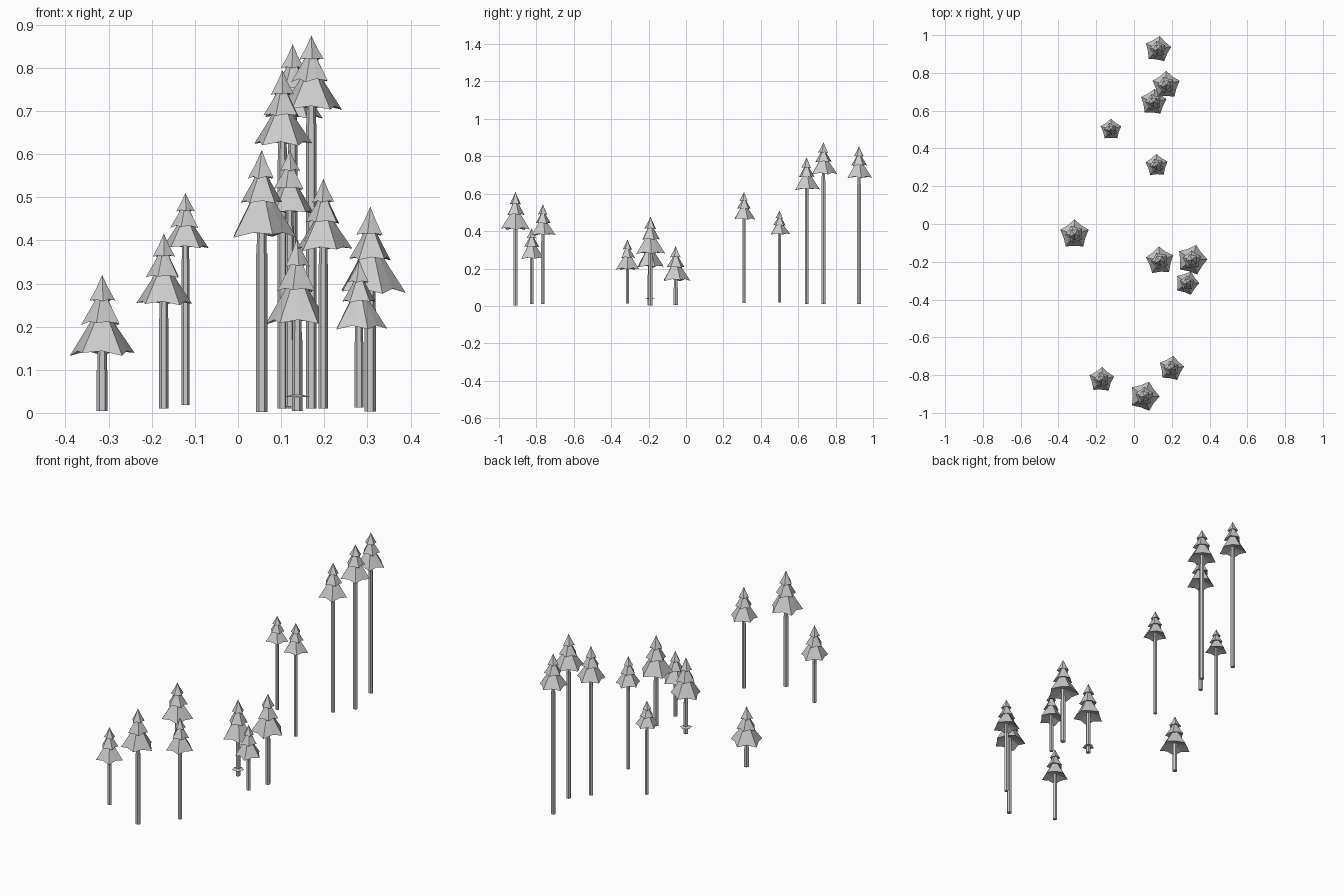
import bpy, bmesh, math, random

if "Cube" in bpy.data.objects:
    bpy.data.objects.remove(bpy.data.objects["Cube"])

random.seed(4)
grey = bpy.data.materials.new("light grey")
grey.diffuse_color = (0.6, 0.6, 0.6, 1)
grey.use_nodes = True
grey.node_tree.nodes["Principled BSDF"].inputs["Base Color"].default_value = grey.diffuse_color


def finish(name, bm):
    bmesh.ops.recalc_face_normals(bm, faces=bm.faces)
    mesh = bpy.data.meshes.new(name)
    bm.to_mesh(mesh)
    bm.free()
    mesh.materials.append(grey)
    obj = bpy.data.objects.new(name, mesh)
    bpy.context.collection.objects.link(obj)
    return obj


def star_ring(bm, x, y, z, radius, turn, valley, lift=0.0, jitter=0.0):
    """Ten points alternating between star tips and raised valleys."""
    ring = []
    for i in range(10):
        a = turn + i * math.pi / 5
        r = radius * (valley if i % 2 else 1)
        dz = lift if i % 2 else random.uniform(-jitter, jitter)
        ring.append(bm.verts.new((x + r * math.cos(a), y + r * math.sin(a), z + dz)))
    return ring


def bridge(bm, a, b):
    n = len(a)
    for i in range(n):
        bm.faces.new((a[i], a[(i + 1) % n], b[(i + 1) % n], b[i]))


def fan(bm, ring, point):
    p = bm.verts.new(point)
    for i in range(len(ring)):
        bm.faces.new((ring[i], ring[(i + 1) % len(ring)], p))


def tier(bm, x, y, top, bottom, radius, turn, flare):
    """One drooping five-pointed skirt with a hollowed underside."""
    h = top - bottom
    shoulder = star_ring(bm, x, y, top - h * 0.5, radius * flare, turn, 0.86)
    skirt = star_ring(bm, x, y, bottom, radius, turn, 0.76, h * 0.06, h * 0.03)
    fan(bm, shoulder, (x, y, top))
    bridge(bm, shoulder, skirt)
    fan(bm, skirt, (x, y, bottom + h * 0.22))


def trunk(bm, x, y, levels):
    """Six-sided post through (height, radius) levels."""
    rings = []
    for z, r in levels:
        rings.append([bm.verts.new((x + r * math.cos(i * math.pi / 3),
                                    y + r * math.sin(i * math.pi / 3), z)) for i in range(6)])
    for a, b in zip(rings, rings[1:]):
        bridge(bm, a, b)
    bm.faces.new(rings[0])
    bm.faces.new(rings[-1])


# x, y, tip height, foliage bottom, foliage radius, star turn, trunk bottom
trees = [
    (0.127, 0.925, 0.855, 0.685, 0.071, 10, 0.01),
    (0.170, 0.735, 0.875, 0.705, 0.075, 18, 0.01),
    (0.103, 0.645, 0.795, 0.622, 0.071, 13, 0.01),
    (-0.122, 0.50, 0.51, 0.382, 0.057, 18, 0.018),
    (0.120, 0.31, 0.61, 0.463, 0.061, 20, 0.015),
    (-0.315, -0.055, 0.32, 0.136, 0.079, 18, 0.004),
    (0.137, -0.195, 0.405, 0.208, 0.076, 22, 0.004),
    (0.307, -0.19, 0.478, 0.28, 0.082, 2, 0.003),
    (0.281, -0.313, 0.355, 0.196, 0.065, 0, 0.012),
    (0.198, -0.765, 0.543, 0.378, 0.068, 9, 0.01),
    (-0.172, -0.825, 0.416, 0.252, 0.068, 15, 0.01),
    (0.055, -0.912, 0.61, 0.41, 0.081, 0, 0.002),
]

for n, (x, y, tip, low, rad, turn, ground) in enumerate(trees, 1):
    h = tip - low
    t = math.radians(turn)
    # foliage: start and end as a share of height, radius share, shoulder share
    bm = bmesh.new()
    for k, (s, e, r, f) in enumerate(((0, 0.33, 0.40, 0.45), (0.13, 0.62, 0.62, 0.45),
                                      (0.33, 1.0, 1.0, 0.47))):
        tier(bm, x, y, tip - s * h, tip - e * h, rad * r, t + (2 - k) * 0.35, f)
    finish(f"foliage_{n}", bm)
    # trunk with a slight step below the foliage
    r = rad * 0.16
    step = low - 0.2 * h
    bm = bmesh.new()
    trunk(bm, x, y, [(ground, r), (step, r), (step, r * 0.9), (low + 0.3 * h, r * 0.85)])
    finish(f"trunk_{n}", bm)

# small low skirt around one trunk
bm = bmesh.new()
x, y = 0.137, -0.195
skirt = star_ring(bm, x, y, 0.037, 0.031, 0.3, 0.75)
fan(bm, skirt, (x, y, 0.046))
fan(bm, skirt, (x, y, 0.036))
finish("low_skirt", bm)
